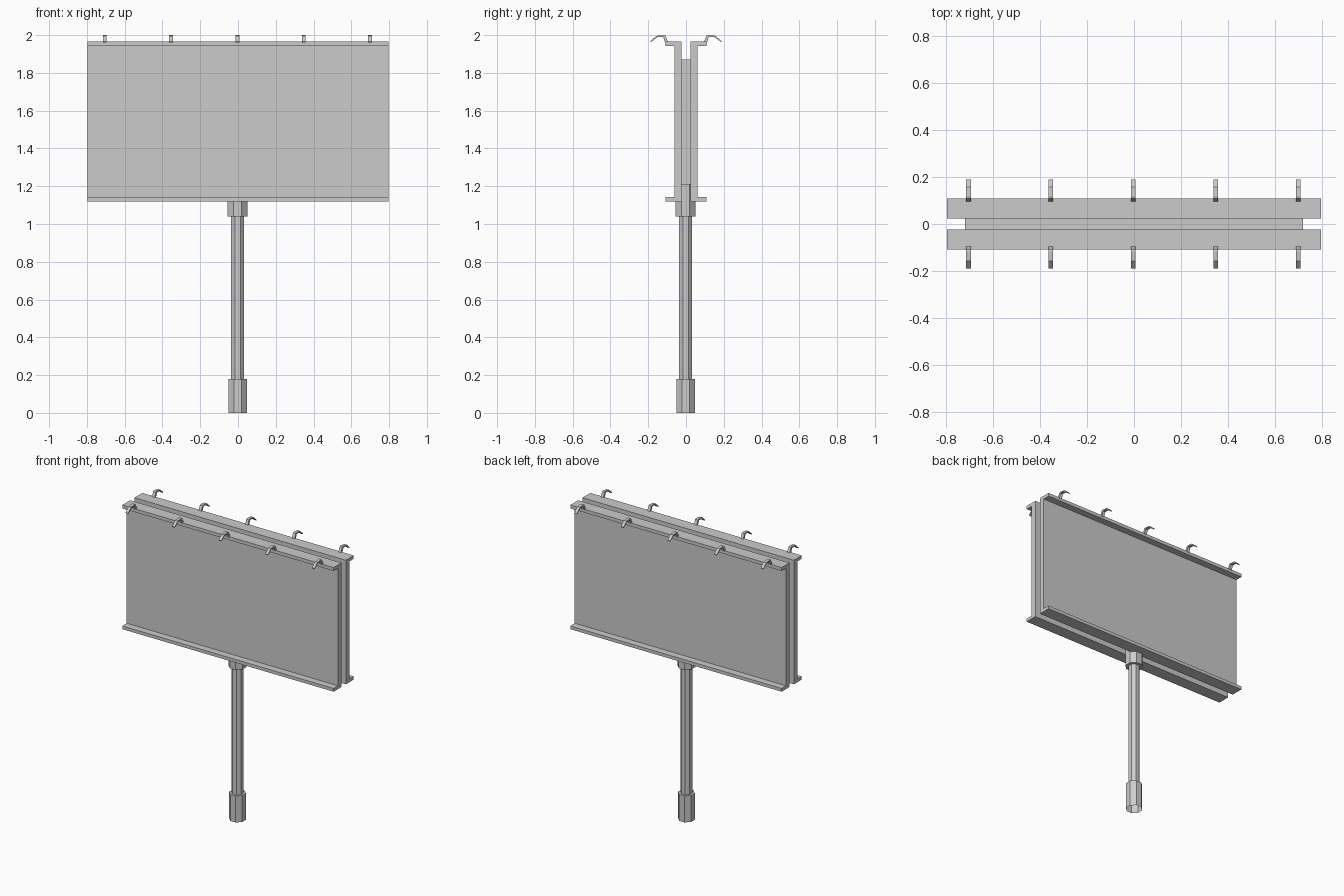
import bpy, bmesh, math

if "Cube" in bpy.data.objects:
    bpy.data.objects.remove(bpy.data.objects["Cube"])

def mesh_object(name, bm):
    bmesh.ops.recalc_face_normals(bm, faces=bm.faces)
    me = bpy.data.meshes.new(name)
    bm.to_mesh(me)
    bm.free()
    ob = bpy.data.objects.new(name, me)
    bpy.context.collection.objects.link(ob)
    return ob

def extrude_yz(name, profile, x, half):
    """Extrude a closed (y, z) profile along x."""
    bm = bmesh.new()
    f = bm.faces.new([bm.verts.new((x - half, y, z)) for y, z in profile])
    r = bmesh.ops.extrude_face_region(bm, geom=[f])
    vs = [g for g in r["geom"] if isinstance(g, bmesh.types.BMVert)]
    bmesh.ops.translate(bm, verts=vs, vec=(2 * half, 0, 0))
    return mesh_object(name, bm)

def octagon_stack(name, rings, cap_bottom=True):
    """Eight-sided column through (radius, z, turn in degrees) rings."""
    bm = bmesh.new()
    loops = []
    for r, z, turn in rings:
        loops.append([bm.verts.new((-0.002 + r * math.cos(math.radians(turn + 45 * i)),
                                    -0.002 + r * math.sin(math.radians(turn + 45 * i)), z))
                      for i in range(8)])
    for a, b in zip(loops, loops[1:]):
        for i in range(8):
            j = (i + 1) % 8
            bm.faces.new((a[i], a[j], b[j], b[i]))
    bm.faces.new(loops[-1])
    if cap_bottom:
        bm.faces.new(loops[0])
    return mesh_object(name, bm)

# Pole: wide foot, slim shaft, collar between the panels
octagon_stack("pole_foot", [(0.053, 0, 22.5), (0.053, 0.18, 22.5)], cap_bottom=False)
octagon_stack("pole_shaft", [(0.037, 0.17, 22.5), (0.037, 1.06, 22.5)])
octagon_stack("pole_collar", [(0.057, 1.04, 22.5), (0.057, 1.21, 22.5)])

# Core joining the two panels
extrude_yz("panel_core", [(-0.023, 1.21), (0.023, 1.21), (0.023, 1.87), (-0.023, 1.87)], 0, 0.72)

# Channel-shaped panels and their lamps, front and back
channel = [(0.023, 1.12), (0.108, 1.12), (0.108, 1.142), (0.06, 1.142),
           (0.06, 1.942), (0.108, 1.942), (0.108, 1.965), (0.023, 1.965)]
lamp = [(0.094, 1.96), (0.11, 1.96), (0.121, 1.99), (0.151, 1.989),
        (0.187, 1.962), (0.189, 1.967), (0.157, 1.996), (0.117, 2.0), (0.109, 1.997)]
for side, s in (("front", -1), ("back", 1)):
    extrude_yz(side + "_panel", [(s * y, z) for y, z in channel], 0, 0.796)
    for i in range(5):
        extrude_yz(f"{side}_lamp_{i + 1}", [(s * y, z) for y, z in lamp],
                   -0.003 + 0.351 * (i - 2), 0.01)
